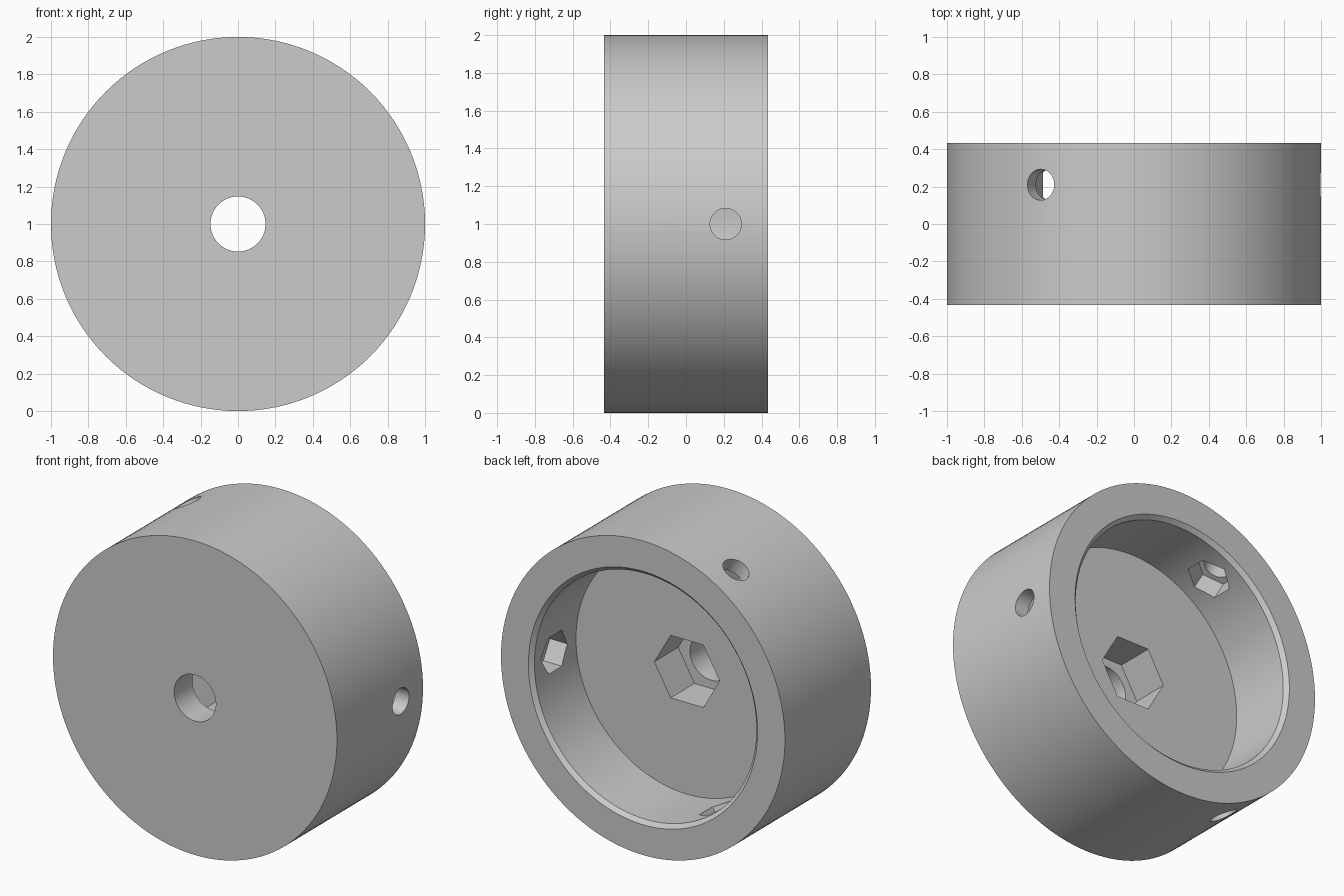
import bpy
import bmesh
from math import pi, radians
from mathutils import Matrix, Vector

cube = bpy.data.objects.get("Cube")
if cube:
    bpy.data.objects.remove(cube, do_unlink=True)

HALF = 0.433       # half the width of the wheel
FLOOR = -0.01      # depth of the cavity floor
BORE = 0.147
INNER = 0.782      # cavity radius
CHAMFER = 0.025
SCREW_Y = 0.21
CENTRE = Vector((0, 0, 1))

grey = bpy.data.materials.new("plain_grey")
grey.use_nodes = True
grey.diffuse_color = (0.6, 0.6, 0.6, 1)
grey.node_tree.nodes["Principled BSDF"].inputs["Base Color"].default_value = (0.6, 0.6, 0.6, 1)


def new_object(name, bm):
    bmesh.ops.recalc_face_normals(bm, faces=bm.faces)
    mesh = bpy.data.meshes.new(name)
    bm.to_mesh(mesh)
    bm.free()
    mesh.materials.append(grey)
    obj = bpy.data.objects.new(name, mesh)
    bpy.context.collection.objects.link(obj)
    return obj


def prism(name, sides, radius, start, end, axis_matrix, twist=0):
    """Prism along local z from start to end, placed by axis_matrix."""
    bm = bmesh.new()
    place = (axis_matrix @ Matrix.Translation((0, 0, (start + end) / 2))
             @ Matrix.Rotation(twist, 4, 'Z'))
    bmesh.ops.create_cone(bm, cap_ends=True, segments=sides, radius1=radius,
                          radius2=radius, depth=end - start, matrix=place)
    obj = new_object(name, bm)
    obj.hide_render = True
    return obj


# Cup-shaped body with centre bore and chamfered rim
profile = [(BORE, -HALF), (1, -HALF), (1, HALF), (INNER + CHAMFER, HALF),
           (INNER, HALF - CHAMFER), (INNER, FLOOR), (BORE, FLOOR)]
bm = bmesh.new()
verts = [bm.verts.new((r, y, 1)) for r, y in profile]
edges = [bm.edges.new((a, b)) for a, b in zip(verts, verts[1:] + verts[:1])]
bmesh.ops.spin(bm, geom=verts + edges, cent=CENTRE, axis=(0, 1, 0),
               angle=2 * pi, steps=128, use_merge=True)
bmesh.ops.remove_doubles(bm, verts=bm.verts, dist=1e-5)
body = new_object("wheel_body", bm)

# Hexagonal nut pocket around the bore
along_y = Matrix.Translation(CENTRE) @ Matrix.Rotation(-pi / 2, 4, 'X')
# The corners of the pocket point along x
cutters = [prism("centre_nut_cutter", 6, 0.23, -0.25, 0.1, along_y, pi / 2)]

# Three radial screw holes, each with a nut pocket in the inner wall
for i in range(3):
    radial = (Matrix.Translation(CENTRE + Vector((0, SCREW_Y, 0)))
              @ Matrix.Rotation(radians(-120 * i), 4, 'Y')
              @ Matrix.Rotation(pi / 2, 4, 'Y'))
    cutters.append(prism("screw_hole_cutter", 48, 0.083, 0.6, 1.2, radial))
    cutters.append(prism("screw_nut_cutter", 6, 0.133, 0.6, 0.905, radial))

for cutter in cutters:
    mod = body.modifiers.new(cutter.name, 'BOOLEAN')
    mod.operation = 'DIFFERENCE'
    mod.solver = 'EXACT'
    mod.object = cutter

# Apply the cuts and remove the cutters
depsgraph = bpy.context.evaluated_depsgraph_get()
body.data = bpy.data.meshes.new_from_object(body.evaluated_get(depsgraph))
body.modifiers.clear()
for cutter in cutters:
    bpy.data.objects.remove(cutter, do_unlink=True)

bpy.ops.object.select_all(action='DESELECT')
body.select_set(True)
bpy.context.view_layer.objects.active = body
bpy.ops.object.shade_smooth_by_angle(angle=radians(20))
